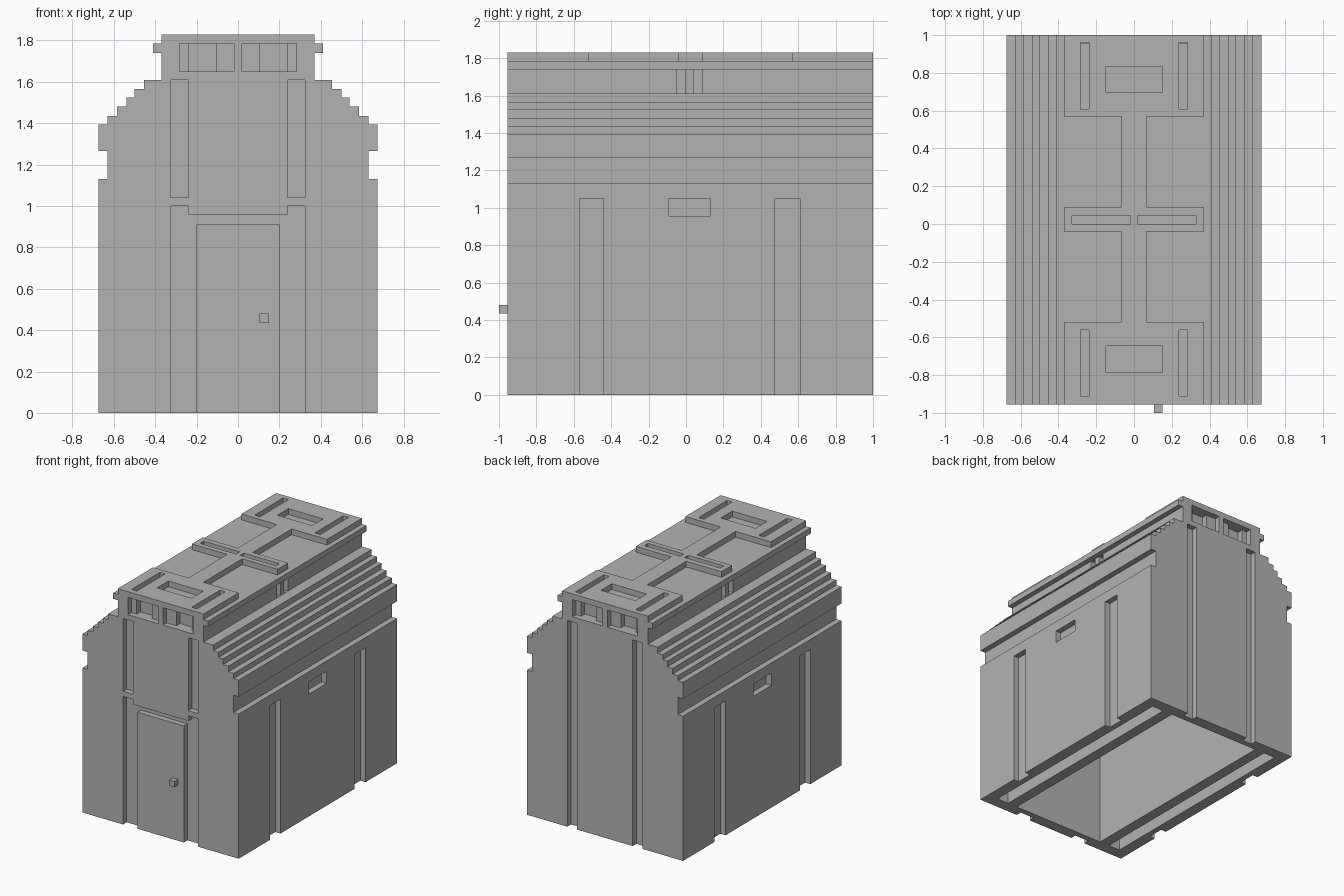
import bpy
import bmesh

if "Cube" in bpy.data.objects:
    bpy.data.objects.remove(bpy.data.objects["Cube"], do_unlink=True)

FRONT, BACK, DEPTH = -0.955, 1.0, 0.045

grey = bpy.data.materials.new("plain grey")
grey.use_nodes = True
grey.diffuse_color = (0.45, 0.45, 0.45, 1)
grey.node_tree.nodes["Principled BSDF"].inputs["Base Color"].default_value = (0.45, 0.45, 0.45, 1)


def add_box(bm, x, y, z):
    """Add a box given its (low, high) range on each axis."""
    verts = bmesh.ops.create_cube(bm, size=1)["verts"]
    for v in verts:
        v.co = [r[0] if c < 0 else r[1] for c, r in zip(v.co, (x, y, z))]


def mirrored(bm, x, y, z):
    add_box(bm, x, y, z)
    add_box(bm, (-x[1], -x[0]), y, z)


def finish(bm, name, helper=False):
    bmesh.ops.recalc_face_normals(bm, faces=bm.faces)
    mesh = bpy.data.meshes.new(name)
    bm.to_mesh(mesh)
    bm.free()
    mesh.materials.append(grey)
    obj = bpy.data.objects.new(name, mesh)
    bpy.context.scene.collection.objects.link(obj)
    if helper:
        obj.hide_render = True
        obj.hide_viewport = True
        obj.display_type = 'WIRE'
    return obj


def carve(obj, cutter):
    mod = obj.modifiers.new("carve", 'BOOLEAN')
    mod.operation = 'DIFFERENCE'
    mod.solver = 'EXACT'
    mod.use_self = True
    mod.object = cutter


# Body: stepped cross-section extruded front to back
steps = [(0.675, 0, 1.13), (0.63, 1.13, 1.265), (0.675, 1.265, 1.395),
         (0.63, 1.395, 1.435), (0.585, 1.435, 1.48), (0.54, 1.48, 1.525),
         (0.5, 1.525, 1.565), (0.455, 1.565, 1.61), (0.37, 1.61, 1.74),
         (0.41, 1.74, 1.785)]
half = [(x, z) for x, low, high in steps for z in (low, high)]
outline = half + [(-x, z) for x, z in reversed(half)]
bm = bmesh.new()
face = bm.faces.new([bm.verts.new((x, FRONT, z)) for x, z in outline])
ext = bmesh.ops.extrude_face_region(bm, geom=[face])
new = [g for g in ext["geom"] if isinstance(g, bmesh.types.BMVert)]
bmesh.ops.translate(bm, verts=new, vec=(0, BACK - FRONT, 0))
body = finish(bm, "body")

# Body recesses
bm = bmesh.new()
front_cut = (FRONT - 0.1, FRONT + DEPTH)
back_cut = (BACK - DEPTH, BACK + 0.1)
# door surround and the pillar grooves on both ends
add_box(bm, (-0.26, 0.26), front_cut, (-0.1, 0.96))
mirrored(bm, (0.24, 0.325), front_cut, (-0.1, 1.0))
mirrored(bm, (0.24, 0.325), front_cut, (1.04, 1.61))
mirrored(bm, (0.24, 0.325), back_cut, (-0.1, 1.61))
# end windows: shallow frame with a deeper pane
for y, deep in ((front_cut, (FRONT - 0.08, FRONT + 2 * DEPTH)),
                (back_cut, (BACK - 2 * DEPTH, BACK + 0.08))):
    mirrored(bm, (0.02, 0.282), y, (1.65, 1.82))
    mirrored(bm, (0.106, 0.238), deep, (1.65, 1.81))
# side grooves, side windows and neck slots
side_cut = (0.675 - DEPTH, 0.8)
mirrored(bm, side_cut, (-0.57, -0.44), (-0.1, 1.05))
mirrored(bm, side_cut, (0.475, 0.61), (-0.1, 1.05))
mirrored(bm, side_cut, (-0.09, 0.13), (0.955, 1.05))
for y in ((-0.05, -0.003), (0.04, 0.087)):
    mirrored(bm, (0.325, 0.39), y, (1.612, 1.738))
# hollow underside with two inner walls
inside = (FRONT + 0.09, BACK - 0.09)
add_box(bm, (-0.4, 0.4), inside, (-0.1, 1.55))
mirrored(bm, (0.485, 0.585), inside, (-0.1, 1.36))
carve(body, finish(bm, "body_cutter", helper=True))

# Roof slab with openings down to the body top
bm = bmesh.new()
add_box(bm, (-0.37, 0.37), (FRONT, BACK), (1.785, 1.83))
roof = finish(bm, "roof_slab")
bm = bmesh.new()
through = (1.7, 1.9)
for y in ((-0.52, -0.04), (0.09, 0.57)):
    mirrored(bm, (0.065, 0.5), y, through)
for y in ((-0.91, -0.56), (0.61, 0.96)):
    mirrored(bm, (0.237, 0.283), y, through)
for y in ((-0.785, -0.645), (0.7, 0.835)):
    add_box(bm, (-0.15, 0.15), y, through)
mirrored(bm, (0.018, 0.327), (0.0, DEPTH), through)
carve(roof, finish(bm, "roof_cutter", helper=True))

# Door and knob
bm = bmesh.new()
add_box(bm, (-0.2, 0.2), (FRONT, FRONT + DEPTH + 0.01), (0, 0.91))
finish(bm, "door")
bm = bmesh.new()
add_box(bm, (0.105, 0.15), (-1.0, FRONT + 0.01), (0.435, 0.48))
finish(bm, "door_knob")
